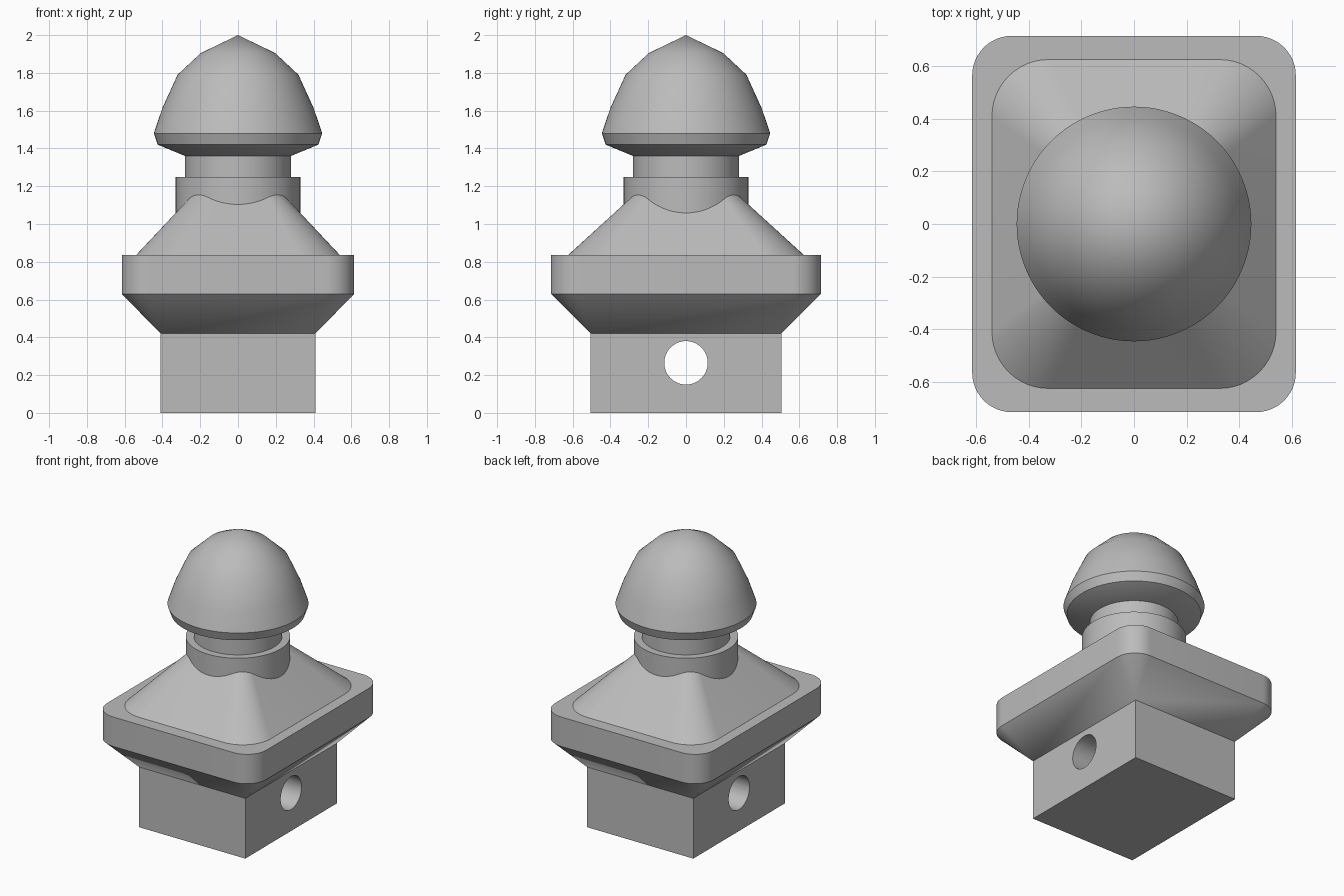
import bpy, bmesh, math

if "Cube" in bpy.data.objects:
    bpy.data.objects.remove(bpy.data.objects["Cube"])

grey = bpy.data.materials.new("plain grey")
grey.use_nodes = True
grey.diffuse_color = (0.5, 0.5, 0.5, 1)
grey.node_tree.nodes["Principled BSDF"].inputs["Base Color"].default_value = (0.5, 0.5, 0.5, 1)


def make_object(name, bm):
    bmesh.ops.remove_doubles(bm, verts=bm.verts, dist=1e-5)
    bmesh.ops.recalc_face_normals(bm, faces=bm.faces)
    mesh = bpy.data.meshes.new(name)
    bm.to_mesh(mesh)
    bm.free()
    mesh.materials.append(grey)
    obj = bpy.data.objects.new(name, mesh)
    bpy.context.collection.objects.link(obj)
    return obj


def smooth(obj):
    bpy.ops.object.select_all(action="DESELECT")
    obj.select_set(True)
    bpy.context.view_layer.objects.active = obj
    bpy.ops.object.shade_smooth_by_angle(angle=math.radians(30))


def rounded_rect(half_x, half_y, radius, z, steps=12):
    points = []
    for corner, (sx, sy) in enumerate([(1, 1), (-1, 1), (-1, -1), (1, -1)]):
        for i in range(steps + 1):
            a = math.pi / 2 * (corner + i / steps)
            points.append((sx * (half_x - radius) + radius * math.cos(a),
                           sy * (half_y - radius) + radius * math.sin(a), z))
    return points


def loft(name, sections):
    """Skin a stack of (half_x, half_y, corner radius, z) sections."""
    bm = bmesh.new()
    rings = [[bm.verts.new(p) for p in rounded_rect(*s)] for s in sections]
    for low, high in zip(rings, rings[1:]):
        for i in range(len(low)):
            j = (i + 1) % len(low)
            bm.faces.new((low[i], low[j], high[j], high[i]))
    bm.faces.new(rings[0][::-1])
    bm.faces.new(rings[-1])
    obj = make_object(name, bm)
    smooth(obj)
    return obj


def lathe(name, profile, sides=96):
    bm = bmesh.new()
    verts = [bm.verts.new((r, 0, z)) for r, z in profile]
    edges = [bm.edges.new(pair) for pair in zip(verts, verts[1:])]
    bmesh.ops.spin(bm, geom=verts + edges, cent=(0, 0, 0), axis=(0, 0, 1),
                   angle=math.tau, steps=sides)
    obj = make_object(name, bm)
    smooth(obj)
    return obj


# Square-cornered base flaring out to the rounded slab
body = loft("base_and_slab", [(0.41, 0.505, 0, 0), (0.41, 0.505, 0, 0.42),
                              (0.615, 0.715, 0.15, 0.63), (0.615, 0.715, 0.15, 0.835)])

# Cross hole through the base
bpy.ops.mesh.primitive_cylinder_add(vertices=64, radius=0.115, depth=2,
                                    location=(0, 0, 0.265), rotation=(0, math.pi / 2, 0))
cutter = bpy.context.object
cutter.name = "hole_cutter"
cutter.data.materials.append(grey)
cutter.hide_render = True
cut = body.modifiers.new("cross_hole", "BOOLEAN")
cut.object = cutter
cut.operation = "DIFFERENCE"
cut.solver = "EXACT"
bpy.context.view_layer.objects.active = body
bpy.ops.object.modifier_apply(modifier=cut.name)
bpy.data.objects.remove(cutter)
smooth(body)

# Sloped roof with rounded corners that narrow upwards
loft("sloped_roof", [(0.54, 0.625, 0.215, 0.835), (0.155, 0.175, 0.05, 1.245)])

# Collar and neck
lathe("collar", [(0, 0.84), (0.33, 0.84), (0.33, 1.25), (0, 1.25)])
lathe("neck", [(0, 1.2), (0.28, 1.2), (0.28, 1.37), (0, 1.37)])

# Acorn-shaped knob
lathe("knob", [(0, 1.36), (0.28, 1.36), (0.425, 1.42), (0.446, 1.48), (0.4, 1.615),
               (0.32, 1.79), (0.197, 1.905), (0, 2)])
